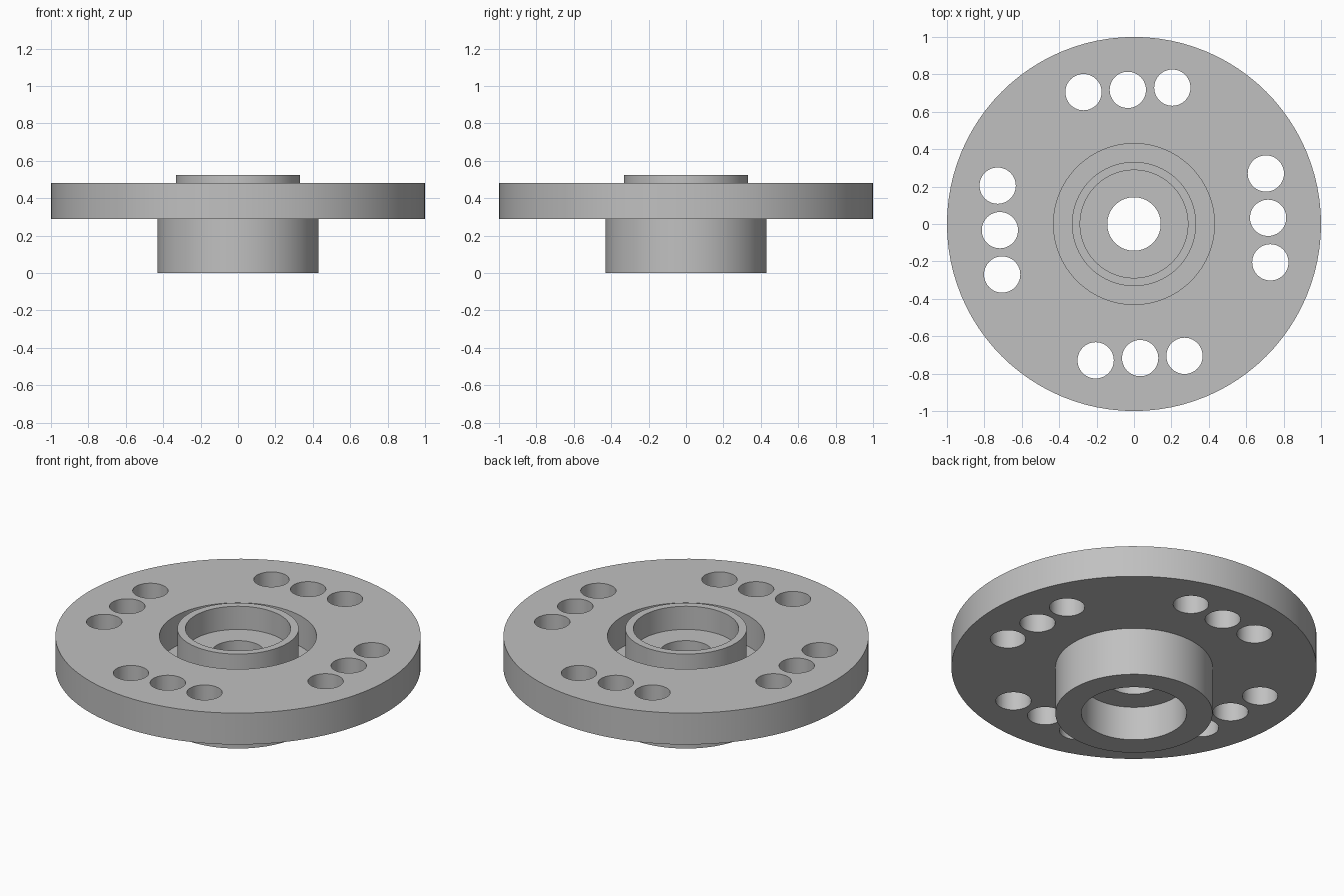
import bpy, bmesh, math

if "Cube" in bpy.data.objects:
    bpy.data.objects.remove(bpy.data.objects["Cube"])

steel = bpy.data.materials.new("steel grey")
steel.diffuse_color = (0.53, 0.53, 0.53, 1)
steel.use_nodes = True
steel.node_tree.nodes["Principled BSDF"].inputs["Base Color"].default_value = steel.diffuse_color


def finish(name, bm):
    bmesh.ops.recalc_face_normals(bm, faces=bm.faces)
    mesh = bpy.data.meshes.new(name)
    bm.to_mesh(mesh)
    bm.free()
    mesh.materials.append(steel)
    obj = bpy.data.objects.new(name, mesh)
    bpy.context.collection.objects.link(obj)
    return obj


def lathe(name, profile, steps):
    """Spin a closed (radius, z) profile around the z axis."""
    bm = bmesh.new()
    verts = [bm.verts.new((r, 0, z)) for r, z in profile]
    edges = [bm.edges.new((verts[i - 1], verts[i])) for i in range(len(verts))]
    bmesh.ops.spin(bm, geom=verts + edges, cent=(0, 0, 0), axis=(0, 0, 1),
                   angle=math.tau, steps=steps, use_merge=True)
    bmesh.ops.remove_doubles(bm, verts=bm.verts, dist=1e-5)
    return finish(name, bm)


# Flange disc, hub, raised collar, stepped bore and annular groove
flange = lathe("hub_flange", [
    (0.43, 0.0), (0.43, 0.29), (1.0, 0.29), (1.0, 0.48),     # hub and rim
    (0.43, 0.48), (0.43, 0.295), (0.332, 0.295),             # groove
    (0.332, 0.525), (0.288, 0.525),                          # collar
    (0.288, 0.385), (0.143, 0.385),                          # upper pocket
    (0.143, 0.205), (0.288, 0.205), (0.288, 0.0),            # lower pocket
], 96)

# Bolt holes: a row of three, repeated every quarter turn
bm = bmesh.new()
row = [(-0.27, 0.705), (-0.033, 0.717), (0.205, 0.729)]
for quarter in range(4):
    for x, y in row:
        for _ in range(quarter):
            x, y = y, -x
        made = bmesh.ops.create_cone(bm, cap_ends=True, segments=48,
                                     radius1=0.097, radius2=0.097, depth=0.4)
        bmesh.ops.translate(bm, verts=made["verts"], vec=(x, y, 0.385))
cutter = finish("bolt_hole_cutter", bm)
cutter.hide_render = True
cutter.hide_set(True)

cut = flange.modifiers.new("bolt_holes", "BOOLEAN")
cut.operation = "DIFFERENCE"
cut.solver = "EXACT"
cut.object = cutter

# Apply the cut, then smooth the round walls and keep rims sharp
bpy.context.view_layer.objects.active = flange
flange.select_set(True)
bpy.ops.object.modifier_apply(modifier=cut.name)
bpy.data.objects.remove(cutter)
bpy.ops.object.shade_smooth_by_angle(angle=math.radians(30))
